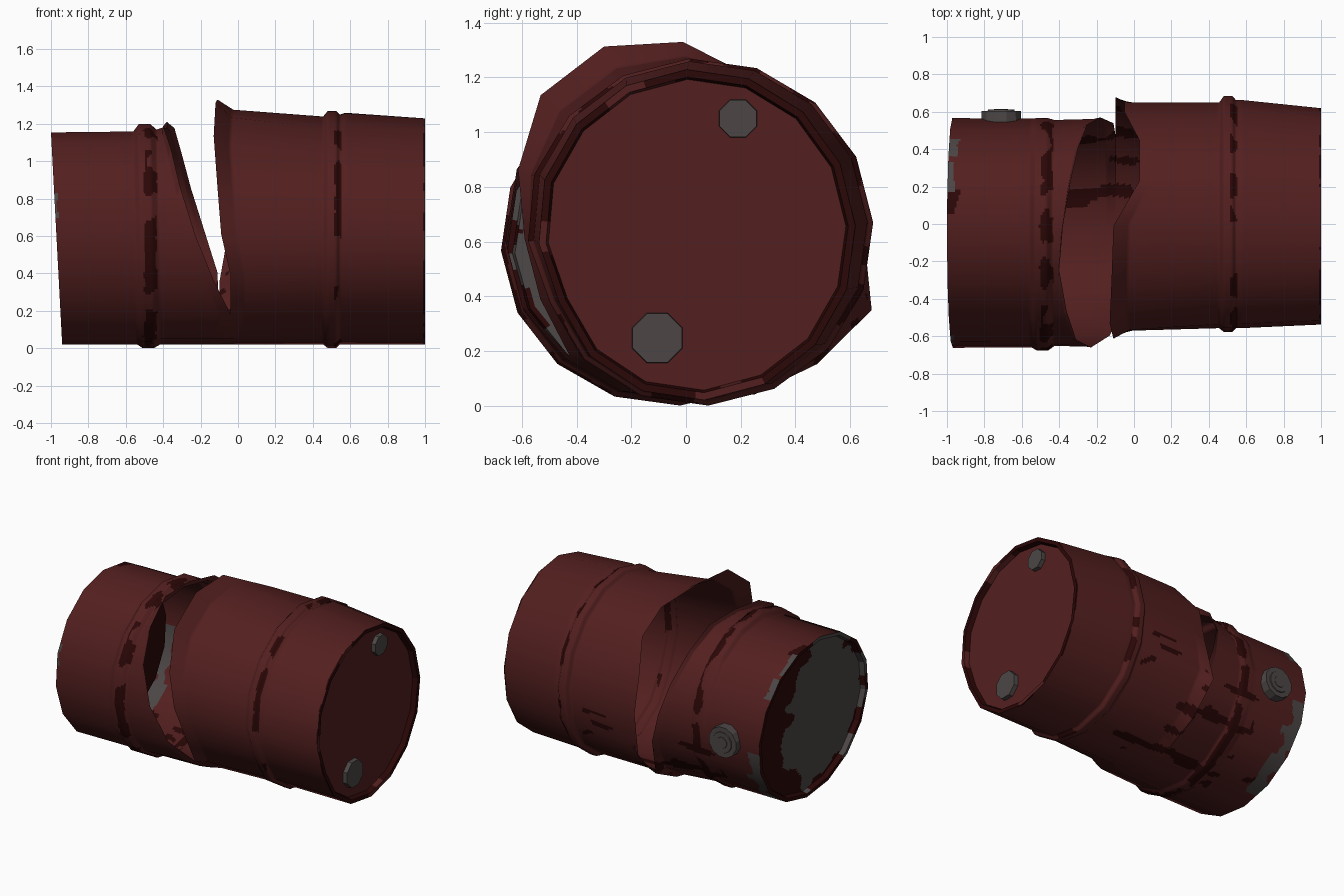
import bpy, bmesh, math
from mathutils import Vector, Matrix, noise

if "Cube" in bpy.data.objects:
    bpy.data.objects.remove(bpy.data.objects["Cube"])

N, SUB = 16, 14         # drum sides, colour cells per side
MATS = []
for name, col in (("red_paint", (0.086, 0.0135, 0.0135)),
                  ("dark_rust", (0.024, 0.002, 0.002)),
                  ("bare_metal", (0.072, 0.062, 0.060))):
    m = bpy.data.materials.new(name)
    m.diffuse_color = (*col, 1)
    m.use_nodes = True
    m.node_tree.nodes["Principled BSDF"].inputs["Base Color"].default_value = m.diffuse_color
    MATS.append(m)
RED, RUST, METAL = 0, 1, 2


def nz(x, y, z, s=1.0):
    v = Vector((x, y, z)) * s
    return noise.noise(v) + 0.4 * noise.noise(v * 2.3)


def ang(k):
    return 2 * math.pi * k / N      # 0 = top, turning towards the back


# torn edge, per side: (x, radius) about the axis y=0, z=0.62
TEAR_R = [(-.11, .71), (.03, .63), (.03, .64), (-.05, .65), (-.05, .65), (-.10, .73),
          (-.10, .67), (-.10, .63), (-.10, .60), (-.08, .61), (-.04, .61), (-.04, .58),
          (-.09, .59), (-.11, .66), (-.13, .74), (-.12, .755)]
TEAR_L = [(-.38, .59), (-.34, .60), (-.30, .58), (-.25, .58), (-.18, .57), (-.11, .58),
          (-.10, .67), (-.10, .63), (-.10, .60), (-.08, .61), (-.04, .61), (-.13, .65),
          (-.23, .66), (-.31, .665), (-.36, .65), (-.40, .62)]

# sections: x, x tilt, centre y, half width y, centre z, half height z, steps to next
KEYS_R = [(1, 0, .035, .585, .625, .605, 40), (.575, 0, .047, .617, .64, .62, 4),
          (.545, 0, .047, .617, .635, .615, 3), (.525, 0, .047, .638, .635, .635, 4),
          (.48, 0, .047, .638, .635, .635, 3), (.455, 0, .040, .610, .63, .61, 60)]
KEYS_L = [(-.97, -.03, -.048, .615, .587, .568, 44), (-.55, -.01, -.048, .612, .59, .57, 3),
          (-.52, -.01, -.055, .622, .60, .60, 6), (-.46, -.01, -.055, .622, .60, .60, 4),
          (-.425, -.01, -.048, .605, .595, .575, 40)]
DENT_R = {10: .985, 11: .945, 12: .98}           # dented low front of the right half


def side_column(keys, tear, k, dent):
    """Points from the drum end to the torn edge along one corner of the polygon."""
    a, d = ang(k) - .055, dent.get(k, 1)
    pts = [Vector((x + t * math.cos(a), cy + d * ry * math.sin(a), cz + d * rz * math.cos(a)))
           for x, t, cy, ry, cz, rz, n in keys]
    x, r = tear[k]
    a = ang(k) - .015
    pts.append(Vector((x, r * math.sin(a), .62 + r * math.cos(a))))
    out = []
    for i, key in enumerate(keys):
        for s in range(key[6]):
            t = s / key[6]
            p = pts[i].lerp(pts[i + 1], t)
            if i == len(keys) - 1:              # edge curls out close to the tear
                q = pts[i].lerp(pts[i + 1], .4 * t / .85 if t < .85 else .4 + 4 * (t - .85))
                p = Vector((p.x, q.y, q.z))
            out.append(p)
    return out + [pts[-1]]


def all_columns(keys, tear, dent):
    base = [side_column(keys, tear, k, dent) for k in range(N)]
    return [[p.lerp(q, s / SUB) for p, q in zip(base[k], base[(k + 1) % N])]
            for k in range(N) for s in range(SUB)]


def grid(name, cols, flip, rule, rounded=False):
    """Closed band of quads, coloured by rule(face centre)."""
    bm = bmesh.new()
    v = [[bm.verts.new(p) for p in c] for c in cols]
    for i in range(len(v)):
        a, b = v[i], v[(i + 1) % len(v)]
        for j in range(len(a) - 1):
            q = [a[j], b[j], b[j + 1], a[j + 1]]
            f = bm.faces.new(q[::-1] if flip else q)
            f.material_index = rule(f.calc_center_median())
    me = bpy.data.meshes.new(name)
    bm.to_mesh(me)
    bm.free()
    for m in MATS:
        me.materials.append(m)
    ob = bpy.data.objects.new(name, me)
    bpy.context.collection.objects.link(ob)
    if rounded:                                  # round shading over the flat sides
        me.shade_smooth()
        ns = []
        for w in me.vertices:
            nx = max(-.95, min(.95, w.normal.x))
            d = Vector((0, w.co.y, w.co.z - .61)).normalized() * math.sqrt(1 - nx * nx)
            ns.append((nx, d.y, d.z))
        me.normals_split_custom_set_from_vertices(ns)
    return ob


# rust and chipped paint rules
def rust_streaks(c):
    low = c.z < .55 and c.y > 0 and -.6 < c.x < .42
    return low and nz(c.x * 2, c.y * 8, c.z * 8) > .36 + .2 * max(0, c.x)


def right_rule(c):
    n = nz(c.x, c.y, c.z, 6)
    if abs(c.x - .535) < .02 and n > .08 or c.x > .985 and n > .05:
        return RUST
    return RUST if rust_streaks(c) else RED


def left_rule(c):
    n = nz(c.x, c.y, c.z, 6)
    if abs(c.x + .465 + .02 * n) < .032 and n > -.2:
        return RUST
    deg = math.degrees(math.atan2(c.y + .048, c.z - .587))   # 0 = top, 90 = back
    m = nz(c.x * 1.3 + 5, c.y, c.z, 7)
    if 95 < deg < 165 and c.x < -.83:            # worn paint low at the back
        if m > -.22 + 2.5 * max(0, c.x + .93):
            return METAL
    # small chips on the end rim: back top, back shoulder and front
    for d0, width, edge in ((32, 9, -.962), (52, 6, -.93), (-70, 6, -.955)):
        if abs(deg - d0 + 6 * n) < width and c.x < edge + .03 * m:
            return METAL
    if abs(deg - 17) < 7 and c.x < -.935 + .04 * n:
        return RUST
    if 100 < deg < 170 and -.85 < c.x < -.6 and n > .33:
        return RUST
    return RUST if rust_streaks(c) else RED


def left_cap_rule(c):                            # bare middle, shifted to the front
    e = ((c.y + .19) / .44) ** 2 + ((c.z - .60) / .52) ** 2
    return METAL if e < 1 + .7 * nz(c.x, c.y, c.z, 4.5) else RUST


def right_cap_rule(c):
    return RUST if c.x > .968 and nz(c.x, c.y, c.z, 4) > -.3 else RED


def cap(name, cols, inward, flip, rule):
    """Rolled lip and recessed end disc inside the first ring of the shell."""
    ring = [c[0] for c in cols]
    mid = sum(ring, Vector()) / len(ring)
    step = Vector((inward, 0, 0))
    out = []
    for p in ring:
        c = [p, p.lerp(mid, .045), p.lerp(mid, .06) + step]
        c += [p.lerp(mid, .06 + .92 * s / 30) + step for s in range(1, 31)]
        out.append(c)
    ob = grid(name, out, flip, rule)
    bm = bmesh.new()                              # close the small centre hole
    bm.from_mesh(ob.data)
    hole = [e for e in bm.edges if e.is_boundary
            and (e.verts[0].co - mid - step).length < .1]
    for f in bmesh.ops.holes_fill(bm, edges=hole)["faces"]:
        f.material_index = rule(f.calc_center_median())
    bm.to_mesh(ob.data)
    bm.free()


def bung(name, loc, rot, sides, parts):
    """Plug made of stacked discs (radius, bottom, top)."""
    bm = bmesh.new()
    for r, lo, hi in parts:
        bmesh.ops.create_cone(bm, cap_ends=True, segments=sides, radius1=r, radius2=r * .97,
                              depth=hi - lo, matrix=Matrix.Translation((0, 0, (lo + hi) / 2))
                              @ Matrix.Rotation(math.pi / sides, 4, 'Z'))
    me = bpy.data.meshes.new(name)
    bm.to_mesh(me)
    bm.free()
    me.materials.append(MATS[METAL])
    ob = bpy.data.objects.new(name, me)
    ob.location, ob.rotation_euler = loc, rot
    bpy.context.collection.objects.link(ob)


# two torn halves of the drum, joined along the bottom
right = all_columns(KEYS_R, TEAR_R, DENT_R)
left = all_columns(KEYS_L, TEAR_L, {})
grid("right_shell", right, False, right_rule, True)
grid("left_shell", left, True, left_rule, True)
cap("right_end", right, -.035, True, right_cap_rule)
cap("left_end", left, .035, False, left_cap_rule)

# filler plugs
X = (0, math.pi / 2, 0)
bung("small_end_bung", (.965, .19, 1.05), X, 8, [(.075, -.01, .03)])
bung("large_end_bung", (.965, -.105, .248), X, 8, [(.1, -.01, .03)])
bung("side_bung", (-.71, .55, .585), (-math.pi / 2, 0, 0), 12,
     [(.112, -.02, .055), (.075, .055, .061), (.04, .061, .064)])
